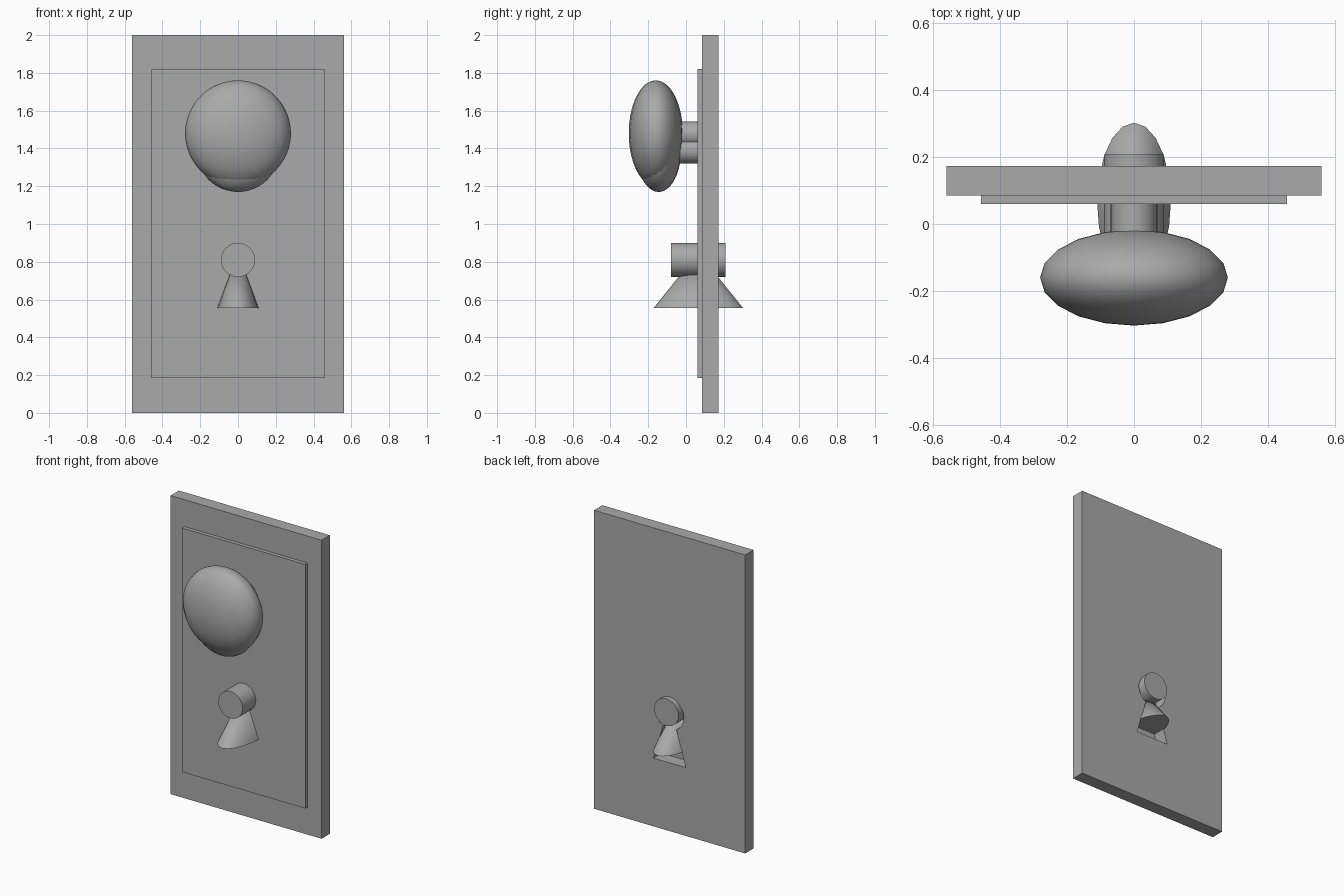
import bpy, bmesh, math
from mathutils import Matrix

if "Cube" in bpy.data.objects:
    bpy.data.objects.remove(bpy.data.objects["Cube"])

grey = bpy.data.materials.new("plain grey")
grey.diffuse_color = (0.4, 0.4, 0.4, 1)
grey.use_nodes = True
grey.node_tree.nodes["Principled BSDF"].inputs["Base Color"].default_value = grey.diffuse_color


def add_object(name, bm, smooth=False):
    bmesh.ops.recalc_face_normals(bm, faces=bm.faces[:])
    mesh = bpy.data.meshes.new(name)
    bm.to_mesh(mesh)
    bm.free()
    mesh.materials.append(grey)
    ob = bpy.data.objects.new(name, mesh)
    bpy.context.collection.objects.link(ob)
    if smooth:
        bpy.ops.object.select_all(action='DESELECT')
        ob.select_set(True)
        bpy.context.view_layer.objects.active = ob
        bpy.ops.object.shade_smooth_by_angle(angle=math.radians(35))
    return ob


def box(name, x, y, z):
    bm = bmesh.new()
    bmesh.ops.create_cube(bm, size=1)
    for v in bm.verts:
        v.co = [lo + (c + 0.5) * (hi - lo) for c, (lo, hi) in zip(v.co, (x, y, z))]
    return add_object(name, bm)


def ellipsoid(name, centre, radii):
    bm = bmesh.new()
    bmesh.ops.create_uvsphere(bm, u_segments=20, v_segments=40, radius=1)
    bmesh.ops.transform(bm, verts=bm.verts,
                        matrix=Matrix.Translation(centre) @ Matrix.Diagonal((*radii, 1)))
    return add_object(name, bm, True)


def rod(name, z, r, y0, y1):
    """Cylinder lying along y at x = 0."""
    bm = bmesh.new()
    bmesh.ops.create_cone(bm, cap_ends=True, segments=40, radius1=r, radius2=r, depth=y1 - y0,
                          matrix=Matrix.Translation((0, (y0 + y1) / 2, z))
                          @ Matrix.Rotation(math.pi / 2, 4, 'X'))
    return add_object(name, bm, True)


# Back plate and raised front panel
plate = box("back_plate", (-0.56, 0.56), (0.085, 0.173), (0, 2))
box("front_panel", (-0.457, 0.457), (0.06, 0.086), (0.185, 1.82))

# Keyhole-shaped slot cut through the back plate, closed in front by the panel
r, zc, neck = 0.105, 0.785, 0.05
start = -math.acos(neck / r)
sweep = math.pi - 2 * start
outline = [(r * math.cos(start + sweep * i / 28), zc + r * math.sin(start + sweep * i / 28))
           for i in range(29)] + [(-0.12, 0.457), (0.12, 0.457)]
bm = bmesh.new()
face = bm.faces.new([bm.verts.new((x, 0.04, z)) for x, z in outline])
ext = bmesh.ops.extrude_face_region(bm, geom=[face])
bmesh.ops.translate(bm, vec=(0, 0.2, 0),
                    verts=[g for g in ext["geom"] if isinstance(g, bmesh.types.BMVert)])
cutter = add_object("keyhole_cutter", bm)
cutter.hide_render = True
cutter.display_type = 'WIRE'
cut = plate.modifiers.new("keyhole", 'BOOLEAN')
cut.operation = 'DIFFERENCE'
cut.solver = 'EXACT'
cut.object = cutter
# apply the cut, then drop the helper
bpy.context.view_layer.update()
result = bpy.data.meshes.new_from_object(plate.evaluated_get(bpy.context.evaluated_depsgraph_get()))
plate.modifiers.clear()
plate.data = result
bpy.data.objects.remove(cutter)

# Large knob with a smaller one overlapping below, each on a stem
ellipsoid("large_knob", (0, -0.16, 1.48), (0.28, 0.143, 0.28))
ellipsoid("small_knob", (0, -0.145, 1.39), (0.22, 0.119, 0.22))
rod("upper_stem", 1.475, 0.067, -0.12, 0.07)
rod("lower_stem", 1.39, 0.07, -0.12, 0.07)

# Key barrel and flared oval skirt below it
rod("key_barrel", 0.81, 0.09, -0.08, 0.208)
bm = bmesh.new()
bmesh.ops.create_cone(bm, cap_ends=True, segments=20, radius1=1, radius2=0, depth=0.295,
                      matrix=Matrix.Translation((0, 0.065, 0.555))
                      @ Matrix.Diagonal((0.11, 0.237, 1, 1))
                      @ Matrix.Translation((0, 0, 0.1475)))
add_object("key_skirt", bm, True)
